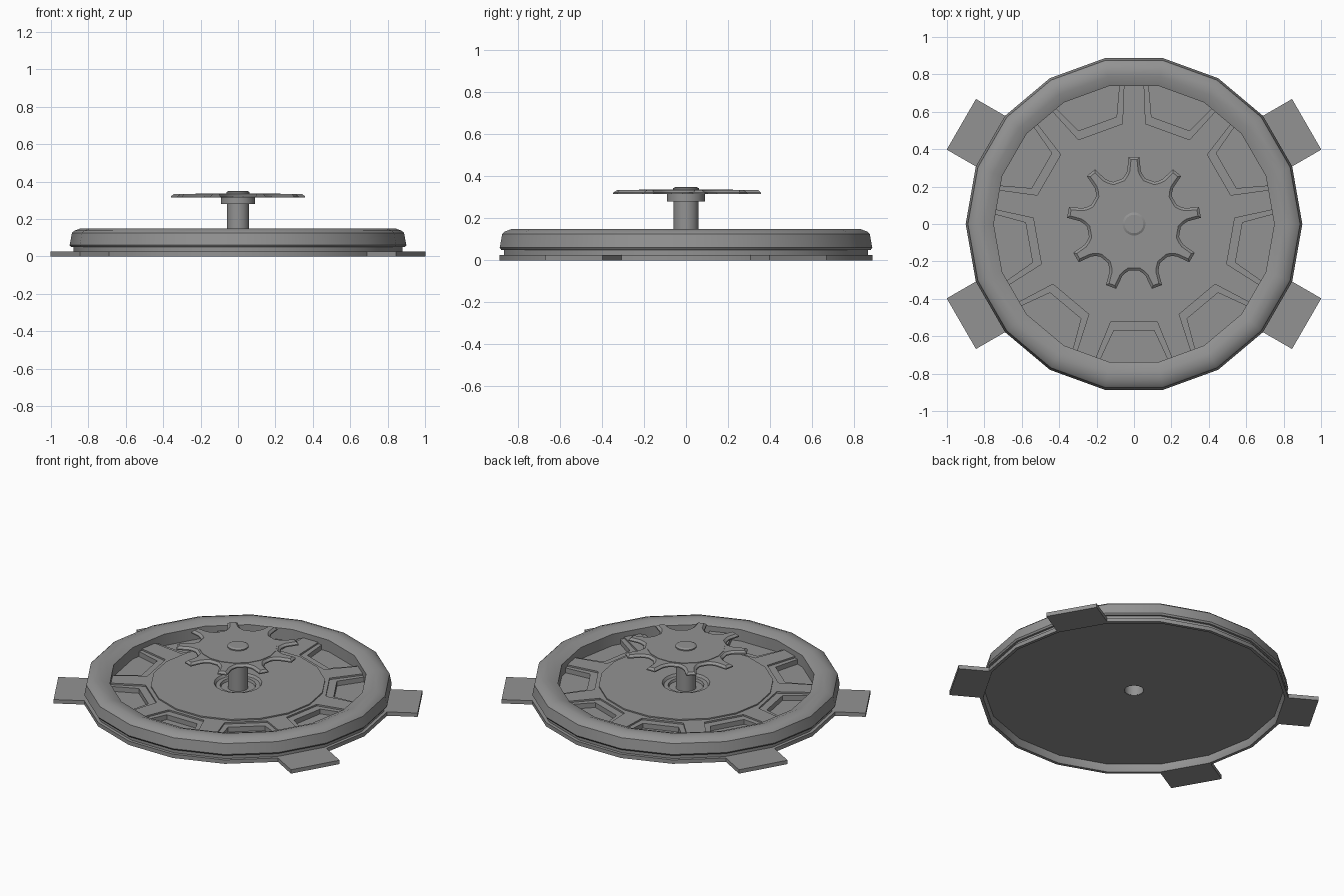
import bpy, bmesh
from math import sin, cos, radians, pi

if "Cube" in bpy.data.objects:
    bpy.data.objects.remove(bpy.data.objects["Cube"])

SIDES = 18
grey = bpy.data.materials.new("dark_grey")
grey.diffuse_color = (.29, .29, .29, 1)
grey.use_nodes = True
grey.node_tree.nodes["Principled BSDF"].inputs["Base Color"].default_value = grey.diffuse_color


def finish(name, bm):
    bmesh.ops.remove_doubles(bm, verts=bm.verts, dist=1e-5)
    bmesh.ops.recalc_face_normals(bm, faces=bm.faces)
    me = bpy.data.meshes.new(name)
    bm.to_mesh(me)
    bm.free()
    me.materials.append(grey)
    ob = bpy.data.objects.new(name, me)
    bpy.context.collection.objects.link(ob)
    bpy.ops.object.select_all(action='DESELECT')
    ob.select_set(True)
    bpy.context.view_layer.objects.active = ob
    bpy.ops.object.shade_smooth_by_angle(angle=radians(25))
    return ob


def lathe(name, profile):
    bm = bmesh.new()
    vs = [bm.verts.new((r, 0, z)) for r, z in profile]
    es = [bm.edges.new(p) for p in zip(vs, vs[1:])]
    bmesh.ops.spin(bm, geom=vs + es, cent=(0, 0, 0), axis=(0, 0, 1),
                   angle=2 * pi, steps=SIDES, use_duplicate=False)
    return finish(name, bm)


def polar(deg, radial, side, z):
    a = radians(deg)
    return (radial * cos(a) - side * sin(a), radial * sin(a) + side * cos(a), z)


# Hollow-bottomed base, groove and rounded outer ring in one turned shape
lathe("base_and_rim", [
    (.058, .056), (.058, .048), (.872, .048), (.872, .025), (.88, 0), (.9, 0), (.9, .025),
    (.88, .025), (.88, .05), (.893, .05), (.9, .06), (.888, .125), (.875, .137),
    (.84, .15), (.80, .15), (.75, .13), (.75, .056), (.058, .056)])

# Mounting tabs, drawn out from four sides of the base
h = .9 * sin(radians(10))
for i, deg in enumerate((30, 150, 210, 330)):
    bm = bmesh.new()
    f = bm.faces.new([bm.verts.new(polar(deg, r, s, 0)) for r, s in
                      ((.885, -h), (1.066, -h), (1.066, h), (.885, h))])
    ext = bmesh.ops.extrude_face_region(bm, geom=[f], use_keep_orig=True)
    for v in ext["geom"]:
        if isinstance(v, bmesh.types.BMVert):
            v.co.z = .025
    finish(f"mounting_tab_{i + 1}", bm)

# Spoked web: nine pockets, each framed by a narrow ledge
bm = bmesh.new()


def face(*cos_):
    bm.faces.new([bm.verts.new(c) for c in cos_])


LIP = [(.745, -.215), (.525, -.125), (.525, .125), (.745, .215)]
HOLE = [(.745, -.19), (.57, -.108), (.57, .108), (.745, .19)]
Z_WEB, Z_LEDGE, Z_FLOOR = .097, .087, .056
for k in range(9):
    a = 30 + 40 * k
    lip = [polar(a, *p, Z_WEB) for p in LIP]
    step = [polar(a, *p, Z_LEDGE) for p in LIP]
    edge = [polar(a, *p, Z_LEDGE) for p in HOLE]
    foot = [polar(a, *p, Z_FLOOR) for p in HOLE]
    nxt = [polar(a + 40, *p, Z_WEB) for p in LIP]
    d0, d1, d2 = (polar(a + t, .51, 0, Z_WEB) for t in (-10, 10, 30))
    for upper, lower in ((lip, step), (step, edge), (edge, foot)):
        for i in range(3):
            face(upper[i], upper[i + 1], lower[i + 1], lower[i])
    face(d0, d1, lip[2], lip[1])
    face(d1, d2, nxt[1], nxt[0], lip[3], lip[2])
finish("spoked_web", bm)

# Centre disc with a stepped recess around the shaft
lathe("centre_disc", [(.51, .097), (.51, .105), (.14, .105), (.13, .09),
                      (.105, .09), (.10, .075), (.06, .075)])

# Hollow shaft with collar
lathe("shaft", [(0, .26), (.056, .26), (.056, .05), (.06, .05), (.06, .28), (.092, .28),
                (.092, .318), (0, .318)])

# Gear with nine flared teeth and a chamfered top
bm = bmesh.new()
TOOTH = [(.243, -.06), (.265, -.045), (.285, -.036), (.358, -.029),
         (.358, .029), (.285, .036), (.265, .045), (.243, .06)]
ring = [polar(90 + 40 * k, *p, .315) for k in range(9) for p in TOOTH]
f = bm.faces.new([bm.verts.new(c) for c in ring])
ext = bmesh.ops.extrude_face_region(bm, geom=[f], use_keep_orig=True)
for v in ext["geom"]:
    if isinstance(v, bmesh.types.BMVert):
        v.co.z = .322
top = [g for g in ext["geom"] if isinstance(g, bmesh.types.BMFace)]
bmesh.ops.recalc_face_normals(bm, faces=bm.faces)
bmesh.ops.inset_region(bm, faces=top, thickness=.014, use_even_offset=True)
for v in top[0].verts:
    v.co.z = .334
finish("gear", bm)

# Gear face and shaft end cap
lathe("gear_face", [(.228, .325), (.228, .337), (0, .337)])
lathe("shaft_cap", [(.062, .335), (.062, .344), (.05, .35), (0, .35)])
